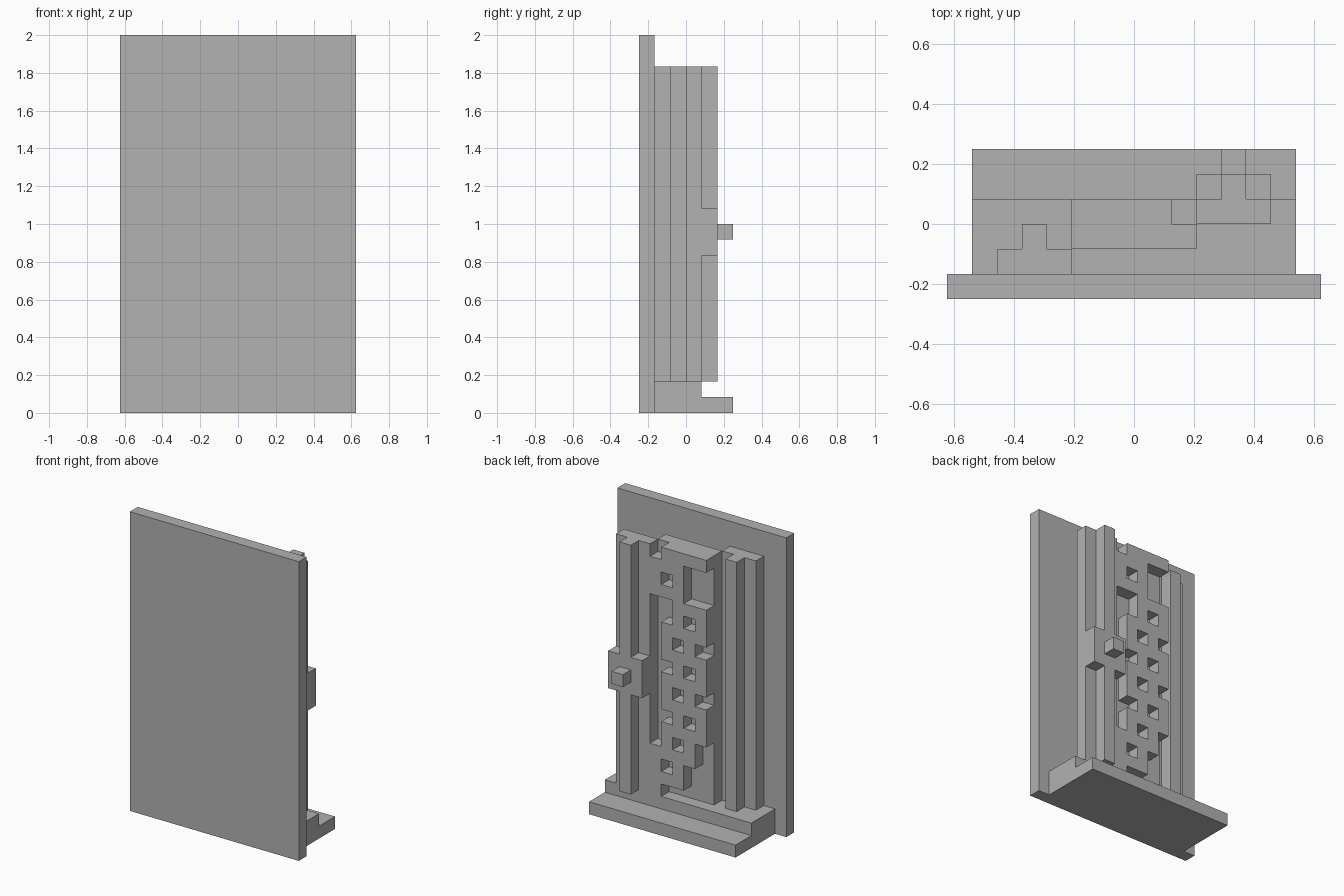
import bpy, bmesh, math
from mathutils import Vector

U = 2 / 24                      # one grid cell
ORIGIN = Vector((7.5, 3, 0))    # grid point at the model centre

if "Cube" in bpy.data.objects:
    bpy.data.objects.remove(bpy.data.objects["Cube"], do_unlink=True)

grey = bpy.data.materials.new("plain_grey")
grey.use_nodes = True
colour = (0.445, 0.445, 0.445, 1)
grey.diffuse_color = colour
grey.node_tree.nodes["Principled BSDF"].inputs["Base Color"].default_value = colour


def finish(name, bm):
    """Turn grid units into model units and link the part."""
    bmesh.ops.recalc_face_normals(bm, faces=bm.faces)
    for v in bm.verts:
        v.co = (v.co - ORIGIN) * U
    mesh = bpy.data.meshes.new(name)
    bm.to_mesh(mesh)
    bm.free()
    mesh.materials.append(grey)
    obj = bpy.data.objects.new(name, mesh)
    bpy.context.scene.collection.objects.link(obj)
    return obj


def prism(name, points, sweep):
    """Extrude a closed outline along a vector."""
    bm = bmesh.new()
    face = bm.faces.new([bm.verts.new(p) for p in points])
    top = bmesh.ops.extrude_face_region(bm, geom=[face])["geom"]
    moved = [g for g in top if isinstance(g, bmesh.types.BMVert)]
    bmesh.ops.translate(bm, verts=moved, vec=sweep)
    return finish(name, bm)


def box(name, lo, hi):
    (x, y, z), (a, b, c) = lo, hi
    return prism(name, [(x, y, z), (a, y, z), (a, b, z), (x, b, z)], (0, 0, c - z))


def rail(name, x, y):
    """Upright T-shaped rail, three cells wide with a centre ridge."""
    outline = [(0, 0), (3, 0), (3, 1), (2, 1), (2, 2), (1, 2), (1, 1), (0, 1)]
    return prism(name, [(x + i, y + j, 2) for i, j in outline], (0, 0, 20))


# Front plate and stepped base
box("front_plate", (0, 0, 0), (15, 1, 24))
step = [(1, 0), (6, 0), (6, 1), (4, 1), (4, 2), (1, 2)]
prism("stepped_base", [(1, y, z) for y, z in step], (13, 0, 0))

# Upright rails, with the handle block and knob on the left one
rail("right_rail", 2, 1)
rail("left_rail", 10, 3)
box("handle_block", (10, 4, 10), (13, 5, 13))
box("handle_knob", (11, 5, 11), (12, 6, 12))

# Pierced panel: rows run from top to bottom, "#" is solid
ROWS = """
####.
..###
..#.#
..###
###..
#.#..
####.
.#.#.
####.
#.#..
####.
.#.#.
####.
#.#..
####.
.#.#.
.####
..#.#
..###
....#
""".split()

cells = set()
for r, row in enumerate(ROWS):
    for c, mark in enumerate(row):
        cells.add((5 + c, 2, 21 - r))
        if mark == "#":
            cells.add((5 + c, 3, 21 - r))

bm = bmesh.new()
for cell in sorted(cells):
    for axis in range(3):
        for side in (0, 1):
            beside = list(cell)
            beside[axis] += 2 * side - 1
            if tuple(beside) in cells:
                continue
            corners = []
            for i, j in ((0, 0), (1, 0), (1, 1), (0, 1)):
                p = Vector(cell)
                p[axis] += side
                p[(axis + 1) % 3] += i
                p[(axis + 2) % 3] += j
                corners.append(bm.verts.new(p))
            if not side:
                corners.reverse()
            bm.faces.new(corners)
bmesh.ops.remove_doubles(bm, verts=bm.verts, dist=0.001)
finish("pierced_panel", bm)
